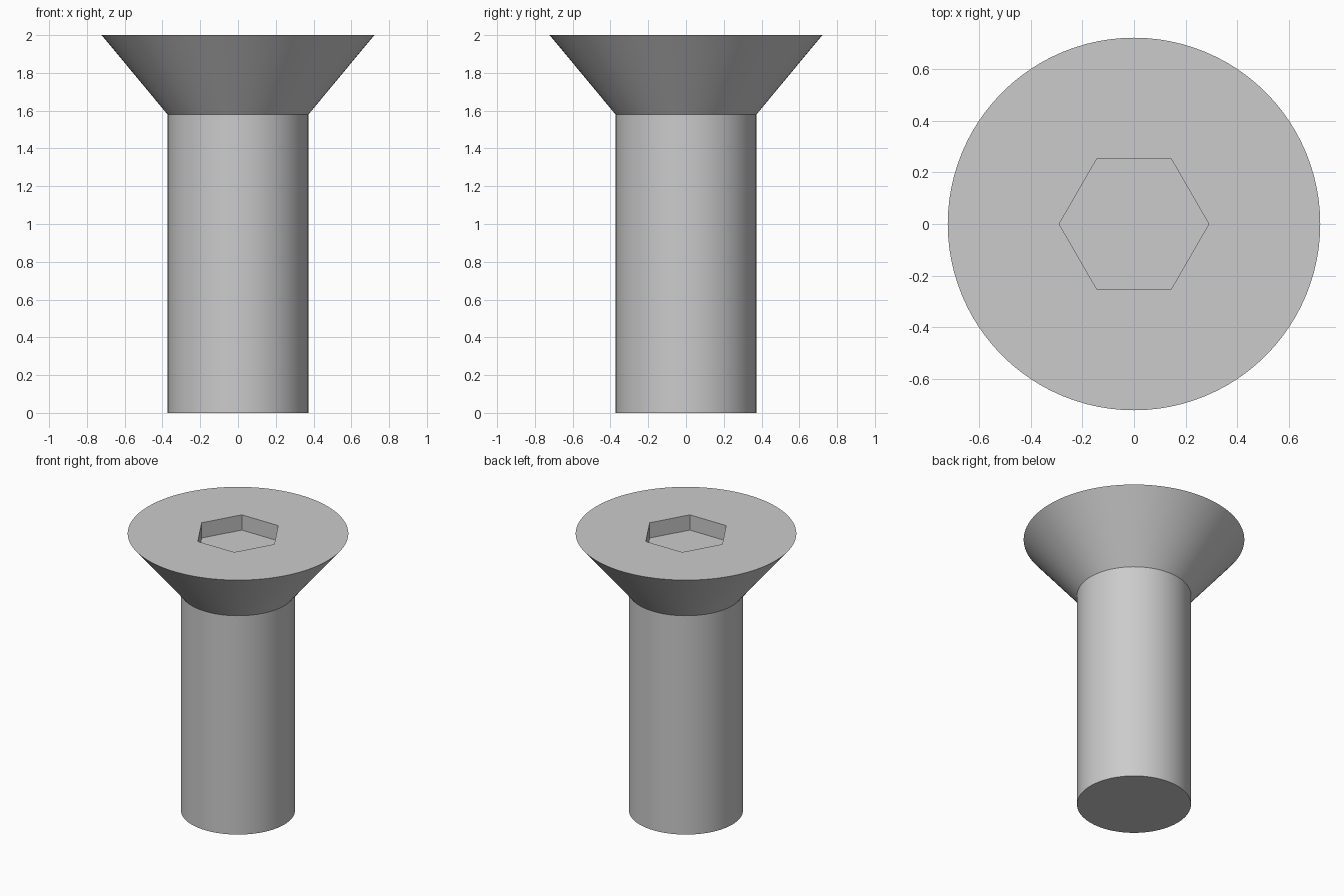
import bpy
import bmesh
from math import cos, sin, tau, radians

cube = bpy.data.objects.get("Cube")
if cube:
    bpy.data.objects.remove(cube, do_unlink=True)

SIDES = 96
SHAFT_R, HEAD_R, SOCKET_R = 0.373, 0.722, 0.29
NECK_Z, TOP_Z, SOCKET_DEPTH = 1.58, 2.0, 0.11

steel = bpy.data.materials.new("plain steel grey")
steel.use_nodes = True
colour = (0.6, 0.6, 0.6, 1)
steel.diffuse_color = colour
steel.node_tree.nodes["Principled BSDF"].inputs["Base Color"].default_value = colour


def ring(bm, radius, z, sides):
    """Add a closed ring of vertices and return it."""
    return [bm.verts.new((radius * cos(tau * i / sides), radius * sin(tau * i / sides), z))
            for i in range(sides)]


def bridge(bm, lower, upper):
    """Join two rings with a band of quads."""
    n = len(lower)
    for i in range(n):
        j = (i + 1) % n
        bm.faces.new((lower[i], lower[j], upper[j], upper[i]))


bm = bmesh.new()

# Shaft and countersunk head
foot = ring(bm, SHAFT_R, 0, SIDES)
neck = ring(bm, SHAFT_R, NECK_Z, SIDES)
rim = ring(bm, HEAD_R, TOP_Z, SIDES)
bm.faces.new(foot[::-1])
bridge(bm, foot, neck)
bridge(bm, neck, rim)

# Hexagonal socket
mouth = ring(bm, SOCKET_R, TOP_Z, 6)
floor = ring(bm, SOCKET_R, TOP_Z - SOCKET_DEPTH, 6)
bridge(bm, mouth, floor)
bm.faces.new(floor)

# Flat top between the rim and the socket mouth
step = SIDES // 6
for k in range(6):
    a, b = mouth[k], mouth[(k + 1) % 6]
    arc = [rim[(k * step + i) % SIDES] for i in range(step + 1)]
    bm.faces.new([a] + arc + [b])

bmesh.ops.recalc_face_normals(bm, faces=bm.faces)
mesh = bpy.data.meshes.new("countersunk_bolt")
bm.to_mesh(mesh)
bm.free()
mesh.materials.append(steel)

bolt = bpy.data.objects.new("countersunk_bolt", mesh)
bpy.context.collection.objects.link(bolt)
bpy.ops.object.select_all(action="DESELECT")
bolt.select_set(True)
bpy.context.view_layer.objects.active = bolt
bpy.ops.object.shade_smooth_by_angle(angle=radians(30))
